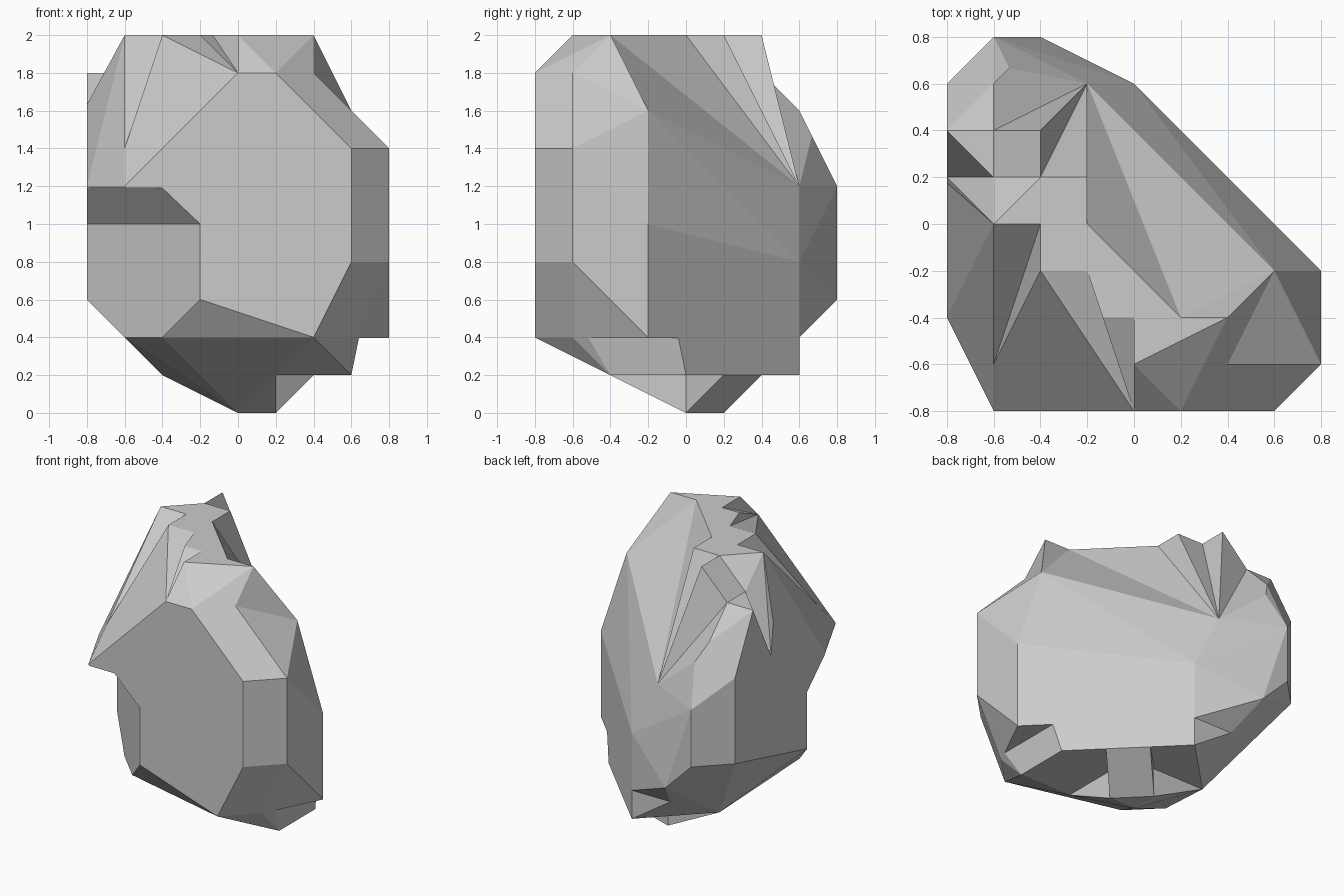
import bpy, bmesh
from mathutils import Vector

if "Cube" in bpy.data.objects:
    bpy.data.objects.remove(bpy.data.objects["Cube"])

U = 0.2  # grid step of the facets


def hull(name, points):
    """Convex low-poly solid around points given in grid steps."""
    bm = bmesh.new()
    for p in points:
        bm.verts.new(Vector(p) * U)
    res = bmesh.ops.convex_hull(bm, input=bm.verts[:])
    junk = {g for g in res["geom_interior"] + res["geom_unused"]
            if isinstance(g, bmesh.types.BMVert) and g.is_valid}
    bmesh.ops.delete(bm, geom=list(junk), context='VERTS')
    bmesh.ops.recalc_face_normals(bm, faces=bm.faces[:])
    me = bpy.data.meshes.new(name)
    bm.to_mesh(me)
    bm.free()
    ob = bpy.data.objects.new(name, me)
    bpy.context.collection.objects.link(ob)
    return ob


def wedge(corners, rims, feet, lift=(0, 0, 1.5)):
    """Cutter points: inner corners, rims pushed outward, feet down the slope."""
    pts = [Vector(c) for c in corners]
    for corner, rim in zip((corners[0], corners[-1]), rims):
        pts.append(Vector(corner) + 1.5 * (Vector(rim) - Vector(corner)))
    return pts + [p + Vector(lift) for p in pts] + [Vector(f) for f in feet]


def prism(outline, low, high):
    return [(x, y, z) for x, y in outline for z in (low, high)]


def raised(points, h=2):
    return points + [(x, y, z + h) for x, y, z in points]


# Boulder body: outline corners by height
levels = {
    10: [(-3, 0), (0, -3), (-2, 2), (2, -2)],
    9: [(-4, 2), (0, -4), (1, -4), (2, -3)],
    8: [(-3, 3), (3, -1), (2, -4)],
    7: [(-4, 3), (-4, 1), (4, -3), (3, -4), (-3, -3)],
    6: [(-3, 4), (-1, 3), (-3, -4), (-2, -4), (-4, -2)],
    5: [(4, -1)],
    4: [(-4, 3), (-3, 4), (0, 3), (4, -3), (3, -4)],
    3: [(-2, 4), (-4, -1), (-1, -4)],
    2: [(4, -1), (2, -4), (3, -3), (-2, -3), (-3, -2)],
    1: [(0, 3), (-2, 1), (3, -2), (3, 0)],
    0: [(0, 0), (1, 0), (0, 1)],
}
rock = hull("boulder", [(x, y, z) for z, ring in levels.items() for x, y in ring])

# Stepped notches along the back edge of the crest
back, side = (-1, 3, 6), (3, -1, 8)
cuts = [
    wedge([(-2, 1, 10)] * 2, [(-2, 2, 10), (-1, 1, 10)], [back]),
    wedge([(-1, 0, 10), (1, -2, 10)], [(-1, 1, 10), (2, -2, 10)], [back, side]),
    wedge([(2, -3, 9)] * 2, [(2, -2, 10), (4, -3, 7)], [side]),
    wedge([(-3, 2, 9)] * 2, [(-2, 2, 10), (-3, 3, 8)], [back]),
]
# Stepped notches along the front edge
for x, y, foot in ((-2, 0, (-3, -3, 7)), (-1, -1, (0, -4, 9)), (0, -2, (0, -4, 9))):
    cuts.append(wedge([(x, y, 10)] * 2, [(x - 1, y, 10), (x, y - 1, 10)], [foot]))

# Lowered left end of the crest
cuts.append(raised([(-3, 0, 10), (-2, 1, 10), (-2, 2, 10), (-3, 1, 9), (-3, 2, 9), (-4, 2, 9)]))
cuts.append(raised([(-5, 2, 9), (-3, 2, 9), (-5, 4, 7), (-3, 4, 7)]))
cuts.append([(-3, 1, 9), (-3, 0, 10), (-4, 1, 7), (-4, 2, 9), (-5, 1.5, 9), (-4, 1, 11)])

# Undercut below the front-left overhang
cuts.append([(1, -6, 5), (-6, 1, 5), (1, -7, 5.95), (-7, 1, 5.95),
             (-2, -10, 5.95), (-10, -2, 5.95)]
            + [(1, -6, 0), (-6, 1, 0), (-2, -10, 0), (-10, -2, 0)])

# Recesses either side of the small foot
cuts.append(prism([(1, 0), (2, 1), (5, 1), (5, -5), (1, -5)], -1, 1))
cuts.append(prism([(0, 1), (1, 2), (1, 5), (-2, 5), (-2, 1)], -1, 1))

# Lower steps at the back and right
cuts.append([(x, y, z) for x in (-6, 6) for y, z in ((3, 0), (3, 2), (4, 3), (6, 3), (6, 0))])
cuts.append([(x, y, z) for y in (-6, 6) for x, z in ((3, 0), (3, 1), (3.2, 1.98), (6, 1.98), (6, 0))])

cutters = []
for i, pts in enumerate(cuts):
    cutter = hull(f"notch_cutter_{i}", pts)
    cutter.hide_render = True
    mod = rock.modifiers.new(f"notch_{i}", 'BOOLEAN')
    mod.operation, mod.solver, mod.object = 'DIFFERENCE', 'EXACT', cutter
    cutters.append(cutter)

# Bake the cuts and clear the cutters
bpy.context.view_layer.update()
baked = bpy.data.meshes.new_from_object(rock.evaluated_get(bpy.context.evaluated_depsgraph_get()))
rock.modifiers.clear()
rock.data = baked
for cutter in cutters:
    bpy.data.objects.remove(cutter)
bm = bmesh.new()
bm.from_mesh(baked)
bmesh.ops.remove_doubles(bm, verts=bm.verts[:], dist=0.002)
bm.to_mesh(baked)
bm.free()
